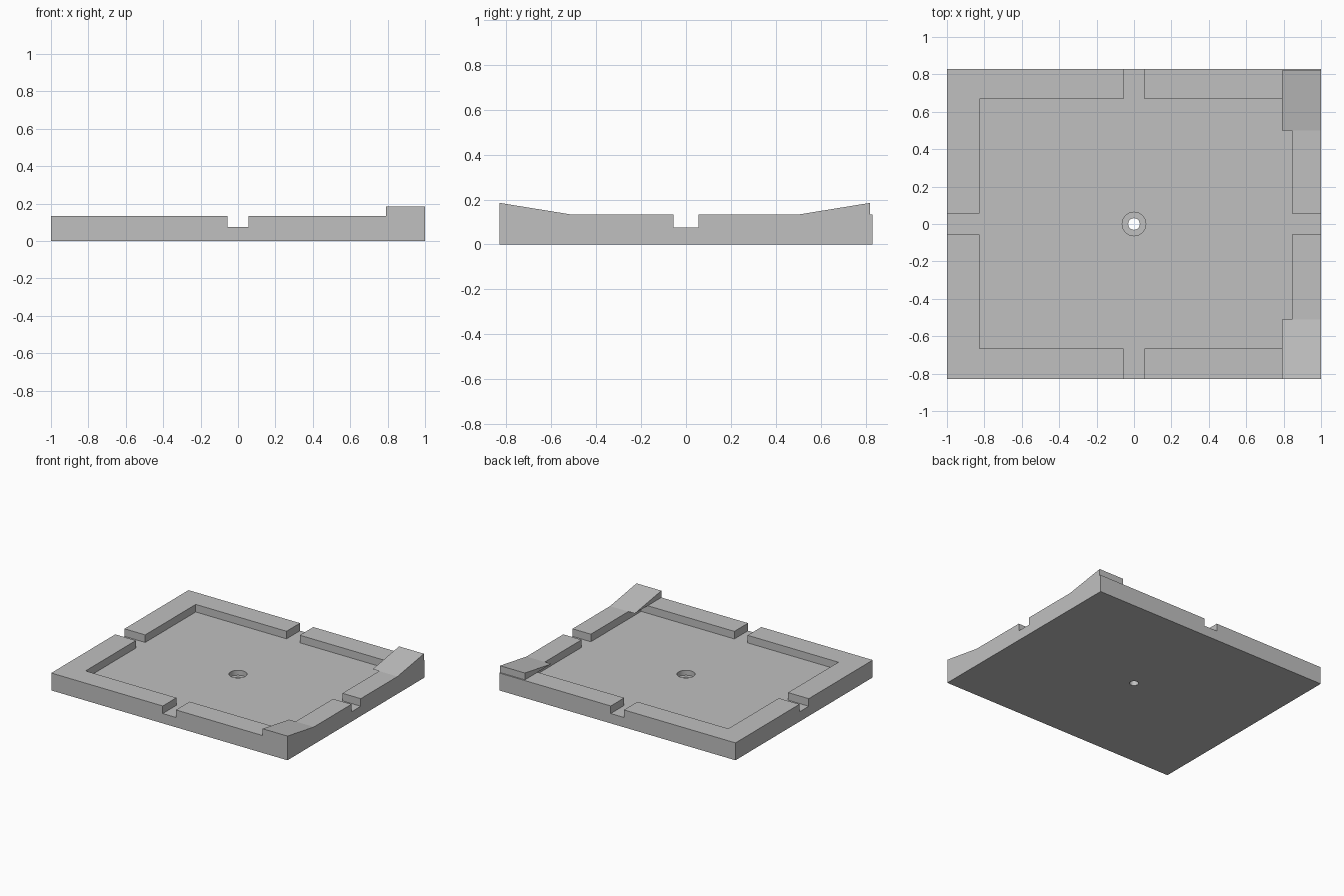
import bpy
import bmesh

cube = bpy.data.objects.get("Cube")
if cube:
    bpy.data.objects.remove(cube, do_unlink=True)

# Overall sizes
HALF_X, HALF_Y = 1.0, 0.83
FLOOR, RIM = 0.075, 0.133
SLOT = 0.056

grey = bpy.data.materials.new("plain grey")
grey.use_nodes = True
colour = (0.53, 0.53, 0.53, 1.0)
grey.diffuse_color = colour
grey.node_tree.nodes["Principled BSDF"].inputs["Base Color"].default_value = colour


def add_prism(name, outline, axis, low, high):
    """Extrude a 2D outline along x (outline is y, z) or z (outline is x, y)."""
    bm = bmesh.new()
    place = (lambda a, b: (low, a, b)) if axis == "x" else (lambda a, b: (a, b, low))
    face = bm.faces.new([bm.verts.new(place(a, b)) for a, b in outline])
    moved = bmesh.ops.extrude_face_region(bm, geom=[face])["geom"]
    step = (high - low, 0, 0) if axis == "x" else (0, 0, high - low)
    bmesh.ops.translate(bm, vec=step, verts=[v for v in moved if isinstance(v, bmesh.types.BMVert)])
    bmesh.ops.recalc_face_normals(bm, faces=bm.faces)
    mesh = bpy.data.meshes.new(name)
    bm.to_mesh(mesh)
    bm.free()
    mesh.materials.append(grey)
    obj = bpy.data.objects.new(name, mesh)
    bpy.context.collection.objects.link(obj)
    return obj


def add_box(name, x0, x1, y0, y1, z0, z1):
    return add_prism(name, [(x0, y0), (x1, y0), (x1, y1), (x0, y1)], "z", z0, z1)


def add_cylinder(name, radius, z0, z1):
    bpy.ops.mesh.primitive_cylinder_add(
        vertices=48, radius=radius, depth=z1 - z0, location=(0, 0, (z0 + z1) / 2))
    obj = bpy.context.object
    obj.name = name
    obj.data.materials.append(grey)
    return obj


# Tray: a slab with a pocket, four drain slots and a stepped centre hole cut out
tray = add_box("tray", -HALF_X, HALF_X, -HALF_Y, HALF_Y, 0, RIM)
cutters = [
    add_box("pocket_cutter", -0.825, 0.845, -0.665, 0.667, FLOOR, 0.4),
    add_box("side_slot_cutter", -1.2, 1.2, -SLOT, SLOT, FLOOR, 0.4),
    add_box("end_slot_cutter", -SLOT, SLOT, -1.2, 1.2, FLOOR, 0.4),
    add_cylinder("recess_cutter", 0.063, 0.037, 0.4),
    add_cylinder("hole_cutter", 0.031, -0.2, 0.4),
]
for cutter in cutters:
    cutter.hide_render = True
    cut = tray.modifiers.new(cutter.name, "BOOLEAN")
    cut.operation = "DIFFERENCE"
    cut.solver = "EXACT"
    cut.object = cutter

# Bake the cuts and drop the cutters
bpy.context.view_layer.update()
evaluated = tray.evaluated_get(bpy.context.evaluated_depsgraph_get())
baked = bpy.data.meshes.new_from_object(evaluated)
tray.modifiers.clear()
tray.data = baked
for cutter in cutters:
    bpy.data.objects.remove(cutter, do_unlink=True)

# Smooth only the hole walls
bpy.ops.object.select_all(action="DESELECT")
tray.select_set(True)
bpy.context.view_layer.objects.active = tray
bpy.ops.object.shade_smooth_by_angle(angle=0.5)

# Ramps rising towards the two corners of the left rim
for name, tip, end in (("front_ramp", -0.51, -HALF_Y), ("back_ramp", 0.50, 0.82)):
    add_prism(name, [(tip, RIM), (end, RIM), (end, 0.185)], "x", 0.79, HALF_X)
